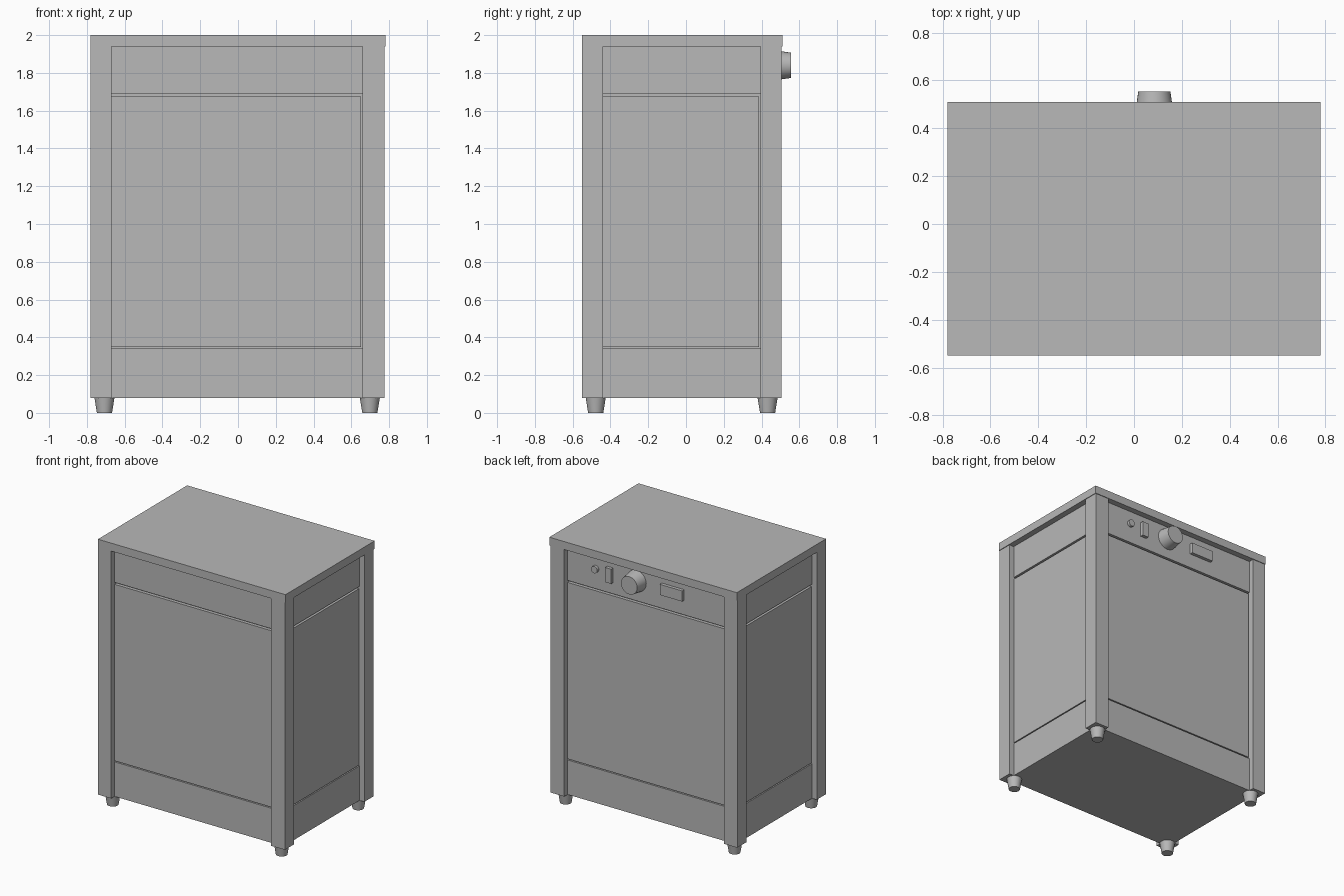
import bpy
from math import radians
from mathutils import Matrix

cube = bpy.data.objects.get("Cube")
if cube:
    bpy.data.objects.remove(cube, do_unlink=True)

grey = bpy.data.materials.new("plain grey")
grey.use_nodes = True
colour = (0.48, 0.48, 0.48, 1)
grey.diffuse_color = colour
grey.node_tree.nodes["Principled BSDF"].inputs["Base Color"].default_value = colour


def box(name, x, y, z):
    """Box from three (low, high) ranges."""
    bpy.ops.mesh.primitive_cube_add(size=1)
    ob = bpy.context.object
    ob.name = name
    size = [b - a for a, b in (x, y, z)]
    mid = [(a + b) / 2 for a, b in (x, y, z)]
    ob.data.transform(Matrix.Translation(mid) @ Matrix.Diagonal((*size, 1)))
    ob.data.materials.append(grey)
    return ob


def cone(name, r1, r2, depth, centre, tilt=0):
    """Tapered round part with smooth sides."""
    bpy.ops.mesh.primitive_cone_add(vertices=32, radius1=r1, radius2=r2, depth=depth,
                                    location=centre, rotation=(radians(tilt), 0, 0))
    ob = bpy.context.object
    ob.name = name
    ob.data.materials.append(grey)
    bpy.ops.object.shade_smooth_by_angle(angle=radians(35))
    return ob


# Outer ranges and the openings between the posts
X0, X1, Y0, Y1 = -0.78, 0.775, -0.55, 0.505
OX, OY = (-0.67, 0.66), (-0.44, 0.395)
BASE, TOP = 0.08, 1.94
RECESS, CORE, GAP = 0.04, 0.065, 0.008

# Top slab and inner core
box("top_slab", (X0, 0.78), (Y0, 0.51), (TOP, 2.0))
box("inner_core", (X0 + CORE, X1 - CORE), (Y0 + CORE, Y1 - CORE), (BASE, TOP))

# Corner posts and feet
for side, xr, fx in (("right", (X0, OX[0]), -0.707), ("left", (OX[1], X1), 0.698)):
    for end, yr, fy in (("front", (Y0, OY[0]), -0.478), ("back", (OY[1], Y1), 0.432)):
        box(f"{end}_{side}_post", xr, yr, (BASE, TOP))
        cone(f"{end}_{side}_foot", 0.04, 0.053, BASE, (fx, fy, BASE / 2))

# Three recessed panels on each side, the middle one with a thin gap at one edge
rows = {"lower": (BASE, 0.34), "main": (0.34 + GAP, 1.675), "upper": (1.69, TOP)}
for row, zr in rows.items():
    g = GAP if row == "main" else 0
    box(f"front_{row}_panel", (OX[0], OX[1] - g), (Y0 + RECESS, Y0 + 0.08), zr)
    box(f"back_{row}_panel", (OX[0] + g, OX[1]), (Y1 - 0.08, Y1 - RECESS), zr)
    box(f"left_{row}_panel", (X1 - 0.08, X1 - RECESS), (OY[0], OY[1] - g), zr)
    box(f"right_{row}_panel", (X0 + RECESS, X0 + 0.08), (OY[0] + g, OY[1]), zr)

# Controls on the back upper panel
P = Y1 - RECESS
cone("control_knob", 0.08, 0.067, 0.09, (0.085, P + 0.045, 1.84), -90)
cone("round_button", 0.026, 0.026, 0.02, (0.425, P + 0.01, 1.84), -90)
box("rocker_switch", (0.28, 0.33), (P, P + 0.025), (1.775, 1.885))
box("display_block", (-0.31, -0.125), (P, P + 0.025), (1.8, 1.88))
